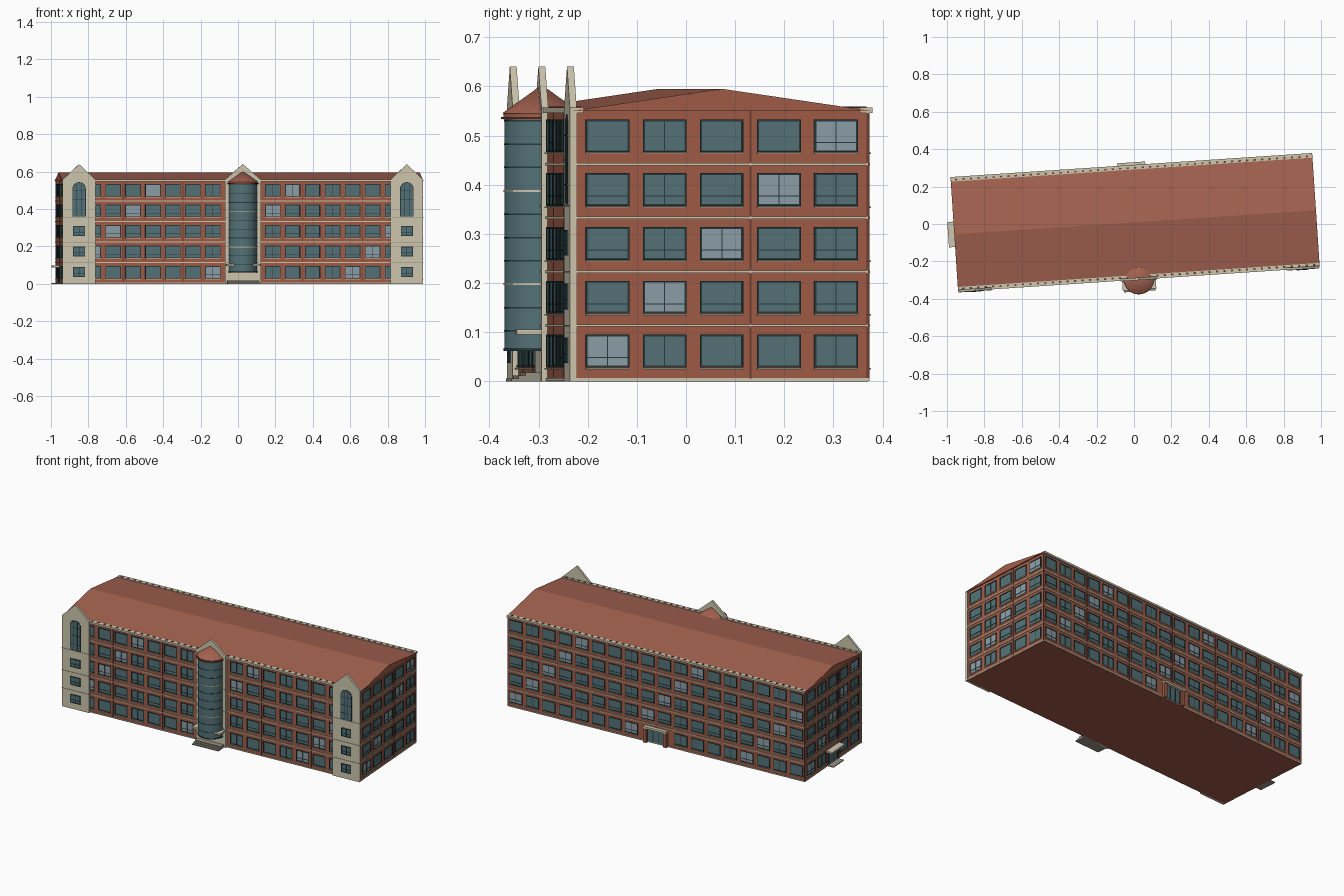
import bpy, bmesh, math
from mathutils import Matrix, Vector

cube = bpy.data.objects.get("Cube")
if cube:
    bpy.data.objects.remove(cube)


def material(name, rgb):
    m = bpy.data.materials.new(name)
    m.use_nodes = True
    col = [(c / 255 / 12.92) if c < 11 else ((c / 255 + 0.055) / 1.055) ** 2.4 for c in rgb] + [1]
    m.diffuse_color = col
    m.node_tree.nodes["Principled BSDF"].inputs["Base Color"].default_value = col
    return m


BRICK = material("brick", (160, 92, 70))
DARK_BRICK = material("dark brick", (112, 62, 50))
ROOF = material("roof tile", (164, 98, 80))
STONE = material("pale stone", (206, 199, 175))
STEP = material("grey stone", (150, 146, 130))
GLASS = material("teal glass", (84, 114, 119))
BLIND = material("pale glass", (141, 159, 168))
FRAME = material("dark frame", (38, 58, 62))

HL, HW = 0.962, 0.298           # half length and half depth of the walls
EAVE, RIDGE, FLOOR = 0.55, 0.595, 0.1095
PLACE = Matrix.Translation((0.006, 0.009, 0)) @ Matrix.Rotation(math.radians(3.8), 4, 'Z')
parts = {}                       # name -> (bmesh, material)


def mesh_for(name, mat):
    if name not in parts:
        parts[name] = (bmesh.new(), mat)
    return parts[name][0]


def side(i):
    """Frame of a wall: x along it, -y outward; 0 front, 1 right, 2 back, 3 left."""
    half = HL if i % 2 else HW
    return PLACE @ Matrix.Rotation(i * math.pi / 2, 4, 'Z') @ Matrix.Translation((0, -half, 0))


def box(name, mat, frame, a0, a1, o0, o1, z0, z1):
    """Box on a wall: a along the wall, o outward, z up."""
    t = Matrix.Translation(((a0 + a1) / 2, -(o0 + o1) / 2, (z0 + z1) / 2))
    s = Matrix.Diagonal((a1 - a0, o1 - o0, z1 - z0, 1))
    bmesh.ops.create_cube(mesh_for(name, mat), size=1, matrix=frame @ t @ s)


def prism(name, mat, frame, profile, o0, o1):
    """Extrude an (along, z) outline outward from o0 to o1."""
    bm = mesh_for(name, mat)
    face = bm.faces.new([bm.verts.new(frame @ Vector((a, -o0, z))) for a, z in profile])
    new = bmesh.ops.extrude_face_region(bm, geom=[face])["geom"]
    move = frame.to_3x3() @ Vector((0, o0 - o1, 0))
    bmesh.ops.translate(bm, vec=move, verts=[v for v in new if isinstance(v, bmesh.types.BMVert)])


def drum(name, mat, r0, r1, z0, z1):
    """Round piece on the axis of the front bay."""
    t = PLACE @ Matrix.Translation((0, -HW - 0.005, (z0 + z1) / 2))
    bmesh.ops.create_cone(mesh_for(name, mat), cap_ends=True, segments=40,
                          radius1=r0, radius2=r1, depth=z1 - z0, matrix=t)


def window(f, a, z, w, h, pale, mullion, transom):
    box("pale_panes" if pale else "window_panes", BLIND if pale else GLASS,
        f, a - w / 2, a + w / 2, -0.002, 0.001, z, z + h)
    t = 0.004

    def bar(a0, a1, z0, z1, out=0.004):
        box("window_frames", FRAME, f, a0, a1, -0.002, out, z0, z1)
    for s in (-1, 1):
        e = a + s * (w - t) / 2
        bar(e - t / 2, e + t / 2, z, z + h)
    bar(a - w / 2, a + w / 2, z, z + t)
    bar(a - w / 2, a + w / 2, z + h - t, z + h)
    if mullion:
        bar(a - 0.001, a + 0.001, z, z + h, 0.003)
    if transom:
        bar(a - w / 2, a + w / 2, z + 0.019, z + 0.021, 0.003)


# Walls and gabled roof
box("walls", BRICK, PLACE, -HL, HL, -HW, HW, 0, EAVE)
end = side(1)
prism("gable_roof", ROOF, end, [(-0.306, EAVE), (0.306, EAVE), (0, RIDGE)], -2 * HL - 0.006, 0.006)
for i in (1, 3):
    prism("gable_wall", BRICK, side(i), [(-0.3, EAVE), (0.3, EAVE), (0, RIDGE - 0.003)], 0, 0.007)

# Windows, sills, string courses and pipes on the four sides
for i in range(4):
    f = side(i)
    short = i % 2
    count, pitch, width = (5, 0.1165, 0.089) if short else (18, 0.107, 0.083)
    half = HW if short else HL
    for k in range(count):
        a = (k - (count - 1) / 2) * pitch
        if k and k % 3 == 0:
            box("wall_joints", DARK_BRICK, f, a - pitch / 2 - 0.002, a - pitch / 2 + 0.002,
                0, 0.003, 0.006, EAVE)
        if i == 0 and k in (0, 8, 9, 17):
            continue
        for n in range(5):
            if n == 0 and ((i == 2 and k in (8, 9)) or (i == 3 and k == 2)):
                continue
            z = 0.028 + n * FLOOR
            pale = (k - n) % 7 == 0
            window(f, a, z, width, 0.067, pale, k % 3 == 1 or pale, n in (1, 2, 3) or pale)
            box("sills", STONE, f, a - width / 2, a + width / 2, 0, 0.007, z - 0.004, z - 0.001)
    for n in range(1, 5):
        z = 0.004 + n * FLOOR
        box("string_courses", STONE, f, -half, half, 0, 0.004, z - 0.0025, z + 0.0025)
    box("plinth", STONE, f, -half, half, 0, 0.003, 0.001, 0.007)
    for s in (-1, 1):
        box("corner_strips", DARK_BRICK, f, s * half - 0.003, s * half + 0.003, -0.002, 0.002, 0.007, EAVE)

# Eaves cornice with alternating blocks, front and back
for i in (0, 2):
    f = side(i)
    box("cornice", STONE, f, -HL - 0.004, HL + 0.004, -0.016, 0.009, 0.546, 0.557)
    for k in range(48):
        a = (k - 23.5) * 0.04
        box("cornice_blocks", DARK_BRICK, f, a - 0.006, a + 0.006, -0.012, -0.002, 0.55, 0.559)

# Stone gabled fronts
front = side(0)
for u, hw in ((-0.878, 0.088), (0, 0.096), (0.878, 0.088)):
    prism("stone_fronts", STONE, front,
          [(u - hw, 0), (u + hw, 0), (u + hw, 0.557), (u, 0.64), (u - hw, 0.557)], -0.002, 0.012)
    for z in (0.113, 0.223, 0.357):
        box("stone_bands", STEP, front, u - hw, u + hw, 0.01, 0.0135, z - 0.0015, z + 0.0015)

# Small paired windows and tall arched windows of the end fronts
ahead = front @ Matrix.Translation((0, -0.012, 0))


def arch(u, r, z0, zc):
    curve = [(u + r * math.cos(t * math.pi / 12), zc + r * math.sin(t * math.pi / 12)) for t in range(13)]
    return [(u - r, z0), (u + r, z0)] + curve


for u in (-0.878, 0.878):
    for n in range(3):
        window(ahead, u, 0.037 + n * FLOOR, 0.064, 0.052, False, True, True)
    prism("arch_frames", FRAME, ahead, arch(u, 0.036, 0.36, 0.508), -0.002, 0.001)
    prism("arch_panes", GLASS, ahead, arch(u, 0.032, 0.364, 0.508), 0, 0.002)
    for da in (-0.012, 0.012):
        box("arch_bars", FRAME, ahead, u + da - 0.001, u + da + 0.001, 0, 0.003, 0.364, 0.535)
    for z in (0.4, 0.45, 0.5):
        box("arch_bars", FRAME, ahead, u - 0.032, u + 0.032, 0, 0.003, z - 0.001, z + 0.001)

# Round glazed bay with rings and a conical roof
drum("bay_glass", GLASS, 0.076, 0.076, 0.065, 0.533)
for n in range(10):
    z = 0.53 - 0.0475 * n
    if n % 4 == 3:
        drum("bay_stone_rings", STONE, 0.078, 0.078, z - 0.002, z + 0.002)
    else:
        drum("bay_dark_rings", FRAME, 0.0775, 0.0775, z - 0.0015, z + 0.0015)
drum("bay_foot", FRAME, 0.078, 0.078, 0.062, 0.068)
drum("bay_eaves", BRICK, 0.078, 0.078, 0.533, 0.545)
drum("bay_gutter", DARK_BRICK, 0.083, 0.083, 0.534, 0.538)
drum("bay_roof", ROOF, 0.081, 0, 0.545, 0.603)

# Front entrance: canopy slab and steps
box("front_canopy", STONE, front, -0.09, 0.09, 0, 0.062, 0.095, 0.105)
for n in range(3):
    box("front_steps", STEP, front, -0.085, 0.085, 0, 0.072 - 0.014 * n, 0.006 * n, 0.006 * n + 0.006)

# Back entrance: brick piers, glazed door and canopy
back = side(2)
for s in (-1, 1):
    box("porch_piers", BRICK, back, s * 0.065 - 0.01, s * 0.065 + 0.01, 0, 0.018, 0, 0.09)
box("porch_door", GLASS, back, -0.055, 0.055, 0, 0.004, 0.008, 0.088)
for a in (-0.053, -0.018, 0.018, 0.053):
    box("door_bars", FRAME, back, a - 0.002, a + 0.002, 0, 0.006, 0.008, 0.088)
box("porch_canopy", STONE, back, -0.075, 0.075, 0, 0.023, 0.088, 0.1)

# Left entrance: door, canopy and ground slab
left = side(3)
box("side_door", GLASS, left, -0.045, 0.045, 0, 0.003, 0.008, 0.085)
for a in (-0.045, 0, 0.045):
    box("door_bars", FRAME, left, a - 0.002, a + 0.002, 0, 0.005, 0.008, 0.085)
box("side_canopy", STONE, left, -0.068, 0.068, 0, 0.04, 0.088, 0.098)
box("side_slab", STEP, left, -0.055, 0.055, 0, 0.04, 0, 0.005)

# Turn the collected parts into objects
for name, (bm, mat) in parts.items():
    bmesh.ops.recalc_face_normals(bm, faces=bm.faces)
    me = bpy.data.meshes.new(name)
    bm.to_mesh(me)
    bm.free()
    me.materials.append(mat)
    ob = bpy.data.objects.new(name, me)
    bpy.context.collection.objects.link(ob)
    if name.startswith("bay"):
        bpy.ops.object.select_all(action='DESELECT')
        ob.select_set(True)
        bpy.context.view_layer.objects.active = ob
        bpy.ops.object.shade_smooth_by_angle()
